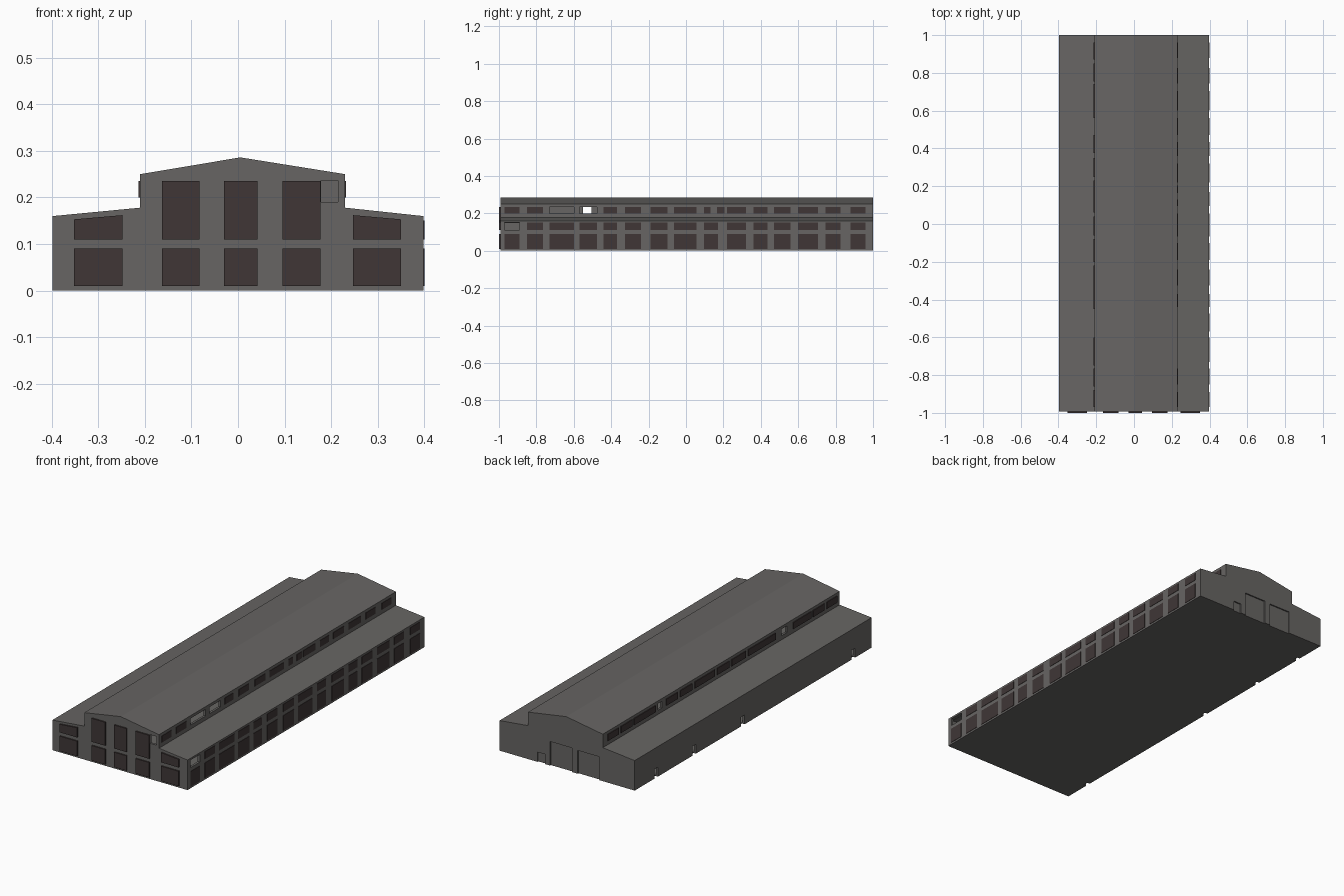
import bpy
import bmesh

cube = bpy.data.objects.get("Cube")
if cube:
    bpy.data.objects.remove(cube, do_unlink=True)

FRONT, BACK, WALL = -0.993, 1.0, 0.012
LOW, MID, HIGH = (0.01, 0.09), (0.11, 0.15), (0.2, 0.235)


def make_material(name, colour):
    mat = bpy.data.materials.new(name)
    mat.use_nodes = True
    mat.diffuse_color = (*colour, 1)
    mat.node_tree.nodes["Principled BSDF"].inputs["Base Color"].default_value = (*colour, 1)
    return mat


concrete = make_material("grey concrete", (0.135, 0.13, 0.125))
glass = make_material("dark brown glass", (0.05, 0.037, 0.037))


def finish(name, bm, mat):
    bmesh.ops.recalc_face_normals(bm, faces=bm.faces)
    mesh = bpy.data.meshes.new(name)
    bm.to_mesh(mesh)
    bm.free()
    mesh.materials.append(mat)
    obj = bpy.data.objects.new(name, mesh)
    bpy.context.collection.objects.link(obj)
    return obj


def boxes(name, ranges, mat):
    """One object holding a box for each (x range, y range, z range)."""
    bm = bmesh.new()
    for spans in ranges:
        verts = bmesh.ops.create_cube(bm, size=1)["verts"]
        for v in verts:
            for axis, (lo, hi) in enumerate(spans):
                v.co[axis] = hi if v.co[axis] > 0 else lo
    return finish(name, bm, mat)


def hall(name, inset):
    """Prism of the hall's stepped gable section, shrunk by inset."""
    t = inset
    section = [(-0.398 + t, t / 2), (-0.398 + t, 0.16 - t), (-0.21 + t, 0.178 - t),
               (-0.21 + t, 0.25 - t), (0.005, 0.286 - t), (0.23 - t, 0.25 - t),
               (0.23 - t, 0.178 - t), (0.398 - t, 0.16 - t), (0.398 - t, t / 2)]
    bm = bmesh.new()
    face = bm.faces.new([bm.verts.new((x, FRONT + t, z)) for x, z in section])
    out = bmesh.ops.extrude_face_region(bm, geom=[face])["geom"]
    for v in out:
        if isinstance(v, bmesh.types.BMVert):
            v.co.y = BACK - t
    return finish(name, bm, concrete)


def cut(obj, cutter):
    cutter.hide_render = True
    mod = obj.modifiers.new("cut", 'BOOLEAN')
    mod.operation, mod.solver, mod.object = 'DIFFERENCE', 'EXACT', cutter
    graph = bpy.context.evaluated_depsgraph_get()
    mesh = bpy.data.meshes.new_from_object(obj.evaluated_get(graph))
    obj.modifiers.clear()
    obj.data = mesh
    mesh.materials.clear()
    mesh.materials.append(concrete)
    for poly in mesh.polygons:
        poly.material_index = 0
    bpy.data.objects.remove(cutter, do_unlink=True)


# Hollow hall shell
shell = hall("hall_shell", 0)
cut(shell, hall("hall_void", WALL))

# Unglazed openings and doorways
side_door_y = (0.82, 0.5, 0.09, -0.84)
openings = [
    ((0.2, 0.25), (-0.73, -0.6), HIGH),
    ((0.2, 0.25), (-0.57, -0.475), HIGH),
    ((0.38, 0.42), (-0.97, -0.89), MID),
    ((0.178, 0.215), (-1.02, -0.97), (0.19, 0.236)),
    ((-0.23, -0.19), (-0.55, -0.505), HIGH),
    ((-0.23, -0.19), (0.5, 0.535), HIGH),
]
openings += [((-0.42, -0.383), (y - 0.015, y + 0.015), (-0.02, 0.05)) for y in side_door_y]
# Shallow recesses of the back doors
for x_span, top in [((0.13, 0.175), 0.052), ((-0.03, 0.1), 0.128), ((-0.19, -0.062), 0.124)]:
    openings.append((x_span, (BACK - 0.007, BACK + 0.02), (-0.02, top)))
cut(shell, boxes("opening_cutter", openings, concrete))

# Windows of the left side wall, two rows
left_bays = [(-0.97, -0.89), (-0.85, -0.765), (-0.73, -0.6), (-0.57, -0.475),
             (-0.44, -0.37), (-0.325, -0.24), (-0.19, -0.1), (-0.065, 0.055),
             (0.095, 0.17), (0.22, 0.32), (0.36, 0.435), (0.47, 0.56),
             (0.6, 0.705), (0.745, 0.825), (0.88, 0.96)]
wall_x = (0.396, 0.4)
boxes("left_lower_windows", [(wall_x, y, LOW) for y in left_bays], glass)
boxes("left_upper_windows", [(wall_x, y, MID) for y in left_bays[1:]], glass)

# Clerestory windows, with the unglazed bays left out
bays = left_bays[:2] + left_bays[4:8] + [(0.095, 0.13), (0.165, 0.205)] + left_bays[9:]
boxes("left_clerestory_windows", [((0.228, 0.232), y, HIGH) for y in bays], glass)
right_bays = [(0.87, 0.96), (0.755, 0.85), (0.56, 0.74), (0.375, 0.47), (0.25, 0.35),
              (0.06, 0.23), (-0.06, 0.04), (-0.2, -0.08), (-0.45, -0.22),
              (-0.75, -0.6), (-0.86, -0.765), (-0.97, -0.88)]
boxes("right_clerestory_windows", [((-0.214, -0.208), y, HIGH) for y in right_bays], glass)

# Front windows: centre bays are tall, aisle bays follow the roof slope
plate_y = (-1.0, FRONT + 0.002)
centre = [(-0.163, -0.083), (-0.03, 0.042), (0.096, 0.177)]
aisles = [(-0.352, -0.248), (0.247, 0.35)]
boxes("front_lower_windows", [(x, plate_y, LOW) for x in centre + aisles], glass)
boxes("front_tall_windows", [(x, plate_y, (0.11, 0.235)) for x in centre], glass)
sloped = boxes("front_aisle_windows", [(x, plate_y, (0.11, 0.153)) for x in aisles], glass)
for v in sloped.data.vertices:
    if v.co.z > 0.14 and abs(v.co.x) < 0.3:
        v.co.z += 0.009
